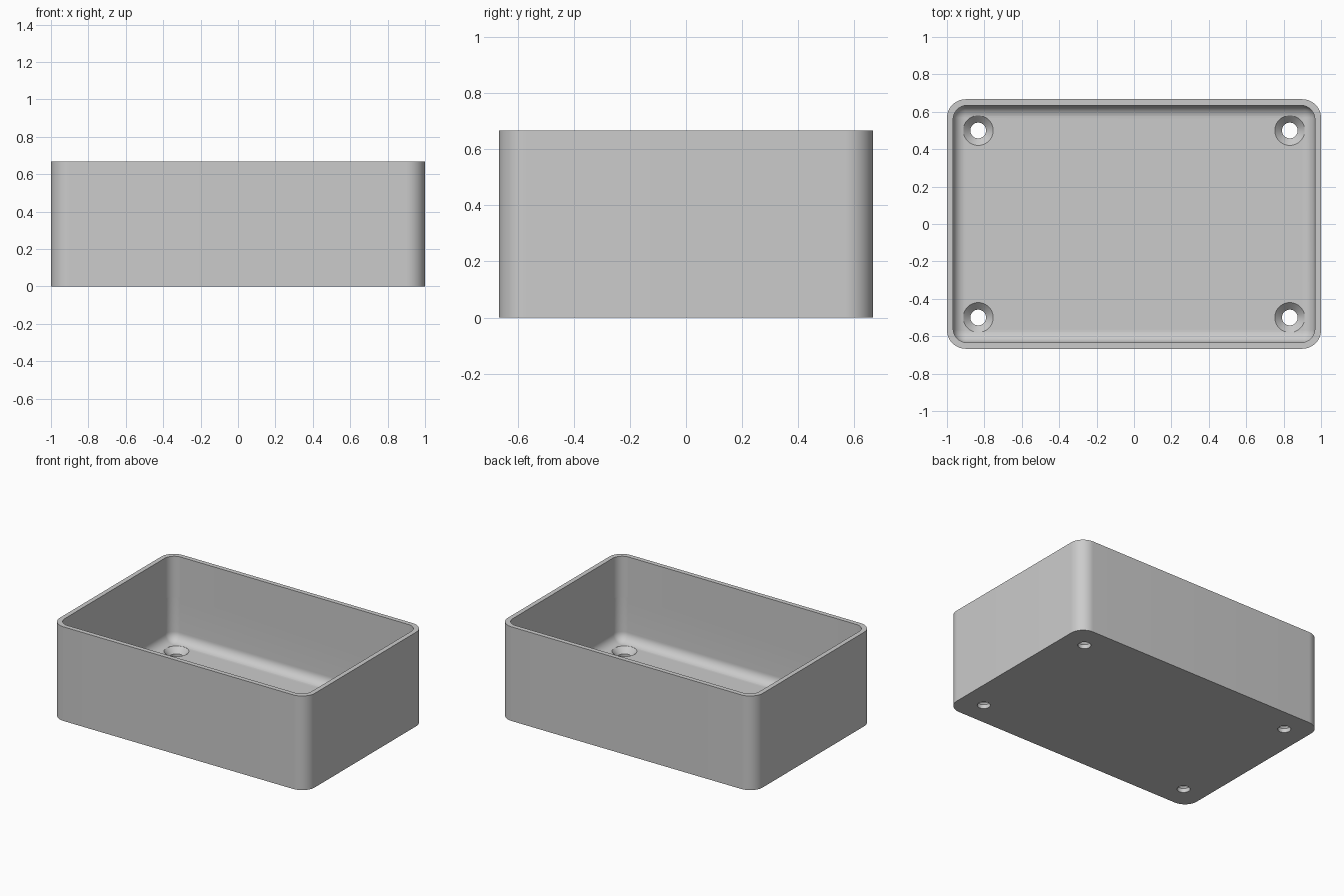
import bpy
import bmesh
from math import sin, cos, pi, radians

HALF_X, HALF_Y, HEIGHT = 1.0, 0.667, 0.667
WALL, FLOOR, FILLET = 0.033, 0.067, 0.065
CORNER_STEPS = 16

old = bpy.data.objects.get("Cube")
if old:
    bpy.data.objects.remove(old, do_unlink=True)

grey = bpy.data.materials.new("plain grey")
grey.use_nodes = True
grey.diffuse_color = (0.6, 0.6, 0.6, 1)
grey.node_tree.nodes["Principled BSDF"].inputs["Base Color"].default_value = (0.6, 0.6, 0.6, 1)


def rounded_ring(bm, inset, radius, z):
    """Rounded rectangle of vertices at height z."""
    cx, cy = HALF_X - inset - radius, HALF_Y - inset - radius
    ring = []
    for quarter, (sx, sy) in enumerate([(1, 1), (-1, 1), (-1, -1), (1, -1)]):
        for i in range(CORNER_STEPS + 1):
            a = (quarter + i / CORNER_STEPS) * pi / 2
            ring.append(bm.verts.new((sx * cx + radius * cos(a), sy * cy + radius * sin(a), z)))
    return ring


def circle_ring(bm, x, y, radius, z, sides=48):
    return [bm.verts.new((x + radius * cos(2 * pi * i / sides),
                          y + radius * sin(2 * pi * i / sides), z)) for i in range(sides)]


def loft(name, bm, rings):
    """Skin the rings in order and cap both ends."""
    for a, b in zip(rings, rings[1:]):
        n = len(a)
        for i in range(n):
            j = (i + 1) % n
            bm.faces.new((a[i], a[j], b[j], b[i]))
    bm.faces.new(rings[0][::-1])
    bm.faces.new(rings[-1])
    bmesh.ops.recalc_face_normals(bm, faces=bm.faces)
    mesh = bpy.data.meshes.new(name)
    bm.to_mesh(mesh)
    bm.free()
    mesh.materials.append(grey)
    obj = bpy.data.objects.new(name, mesh)
    bpy.context.collection.objects.link(obj)
    return obj


# Open tray: outer wall, flat rim, inner wall with a slight corner step, filleted floor
bm = bmesh.new()
step_z = 0.38
sections = [(0, 0.1, 0), (0, 0.1, HEIGHT), (WALL, 0.075, HEIGHT),
            (WALL, 0.075, step_z), (WALL, 0.067, step_z)]
for i in range(11):
    a = i / 10 * pi / 2
    shift = FILLET * (1 - cos(a))
    sections.append((WALL + shift, 0.067 - shift, FLOOR + FILLET * (1 - sin(a))))
tray = loft("tray", bm, [rounded_ring(bm, *s) for s in sections])

# Four countersunk screw holes
for sx in (-1, 1):
    for sy in (-1, 1):
        bm = bmesh.new()
        profile = [(0.042, -0.05), (0.042, 0.029), (0.08, FLOOR), (0.08, FLOOR + 0.05)]
        rings = [circle_ring(bm, sx * 0.833, sy * 0.5, r, z) for r, z in profile]
        cutter = loft("hole_cutter", bm, rings)
        cutter.hide_render = True
        cut = tray.modifiers.new("screw_hole", "BOOLEAN")
        cut.operation = "DIFFERENCE"
        cut.solver = "EXACT"
        cut.object = cutter
        bpy.ops.object.select_all(action="DESELECT")
        bpy.context.view_layer.objects.active = tray
        tray.select_set(True)
        bpy.ops.object.modifier_apply(modifier=cut.name)
        bpy.data.objects.remove(cutter, do_unlink=True)

bpy.ops.object.shade_smooth_by_angle(angle=radians(30))
